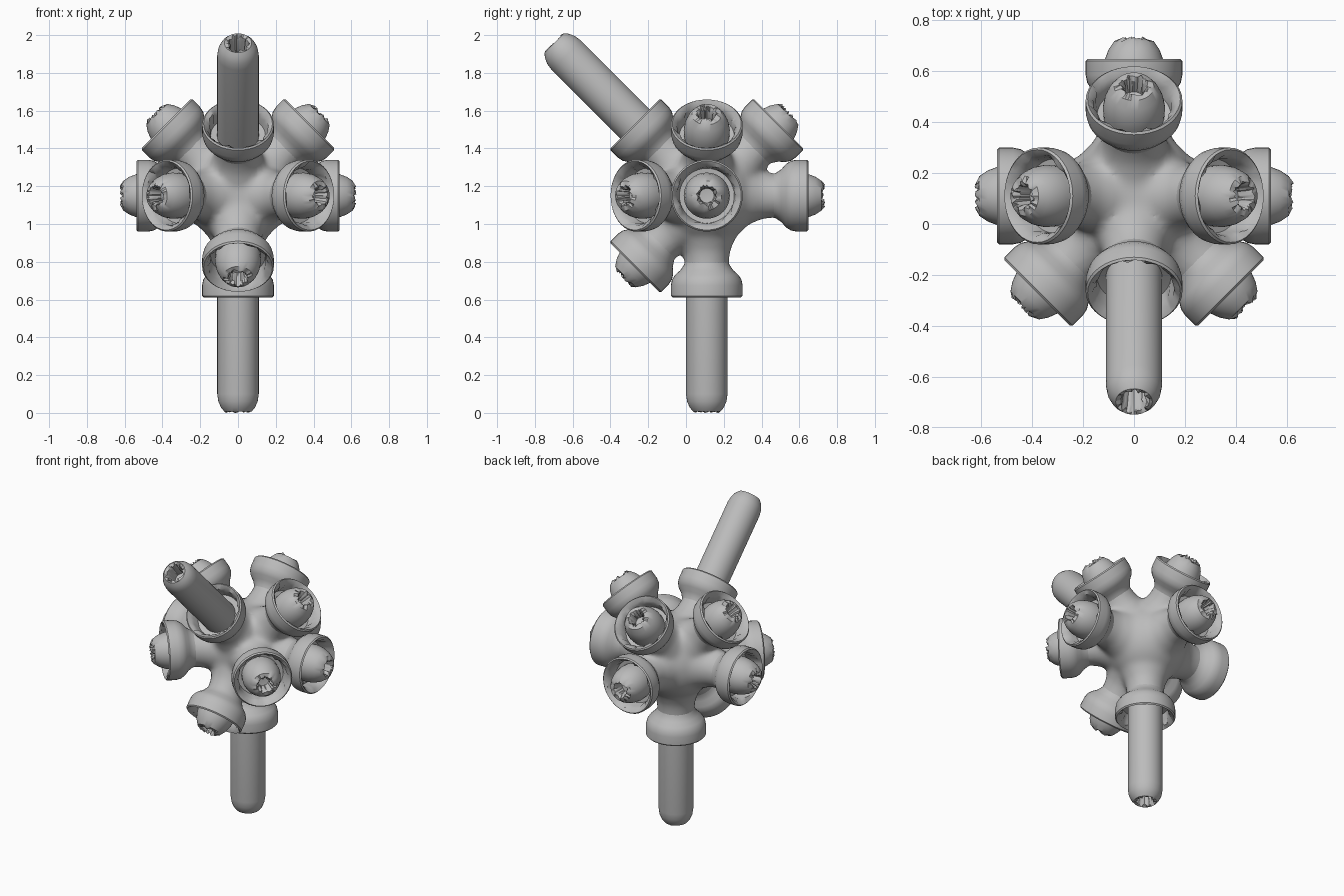
import bpy, bmesh, math, random
from mathutils import Vector

random.seed(4)
if "Cube" in bpy.data.objects:
    bpy.data.objects.remove(bpy.data.objects["Cube"], do_unlink=True)

CENTRE = Vector((0, 0.11, 1.15))
SEGMENTS = 40

grey = bpy.data.materials.new("plain grey")
grey.use_nodes = True
grey.diffuse_color = (0.5, 0.5, 0.5, 1)
grey.node_tree.nodes["Principled BSDF"].inputs["Base Color"].default_value = (0.5, 0.5, 0.5, 1)


def lathe(bm, profile, direction, ragged=()):
    """Revolve (radius, distance) points about a direction; ragged rings are jittered inward."""
    turn = Vector(direction).to_track_quat('Z', 'Y')
    rings = []
    for i, (radius, dist) in enumerate(profile):
        ring = []
        for s in range(SEGMENTS):
            a = math.tau * s / SEGMENTS
            r, d = radius, dist
            if i in ragged:
                r += random.uniform(-0.008, 0.008)
                d -= random.uniform(0, 0.02)
            ring.append(bm.verts.new(CENTRE + turn @ Vector((r * math.cos(a), r * math.sin(a), d))))
        rings.append(ring)
    for low, high in zip(rings, rings[1:]):
        for s in range(SEGMENTS):
            t = (s + 1) % SEGMENTS
            bm.faces.new((low[s], low[t], high[t], high[s]))
    bmesh.ops.remove_doubles(bm, verts=bm.verts, dist=1e-5)


def finish(bm, name):
    bmesh.ops.recalc_face_normals(bm, faces=bm.faces)
    mesh = bpy.data.meshes.new(name)
    bm.to_mesh(mesh)
    bm.free()
    mesh.materials.append(grey)
    obj = bpy.data.objects.new(name, mesh)
    bpy.context.collection.objects.link(obj)
    bpy.ops.object.select_all(action='DESELECT')
    obj.select_set(True)
    bpy.context.view_layer.objects.active = obj
    bpy.ops.object.shade_smooth_by_angle(angle=math.radians(40))
    return obj


# Arm directions: two carry long rods, the rest short knobs
rods = {"lower": (0, 0, -1), "front_upper": (0, -1, 1)}
knobs = {"front_lower": (0, -1, -1), "back": (0, 1, 0), "back_upper": (0, 1, 1)}
for side, x in (("left", 1), ("right", -1)):
    knobs[side] = (x, 0, 0)
    knobs[side + "_upper"] = (x, 0, 1)
    knobs[side + "_front"] = (x, -1, 0)
arms = {**rods, **knobs}

# Profiles as (radius, distance from the hub centre)
neck = [(0, 0), (0.19, 0.16), (0.15, 0.23), (0.125, 0.29), (0.118, 0.34), (0.118, 0.41), (0, 0.41)]
socket = [(0, 0.33), (0.11, 0.33), (0.12, 0.365), (0.14, 0.395), (0.168, 0.42), (0.184, 0.445),
          (0.19, 0.475), (0.19, 0.53), (0.182, 0.538), (0.162, 0.53), (0.152, 0.505),
          (0.145, 0.45), (0, 0.43)]
stub = [(0, 0.42), (0.118, 0.42), (0.122, 0.49), (0.115, 0.535), (0.1, 0.575), (0.078, 0.608),
        (0.052, 0.627), (0.042, 0.605), (0.038, 0.54), (0, 0.535)]
rod = [(0, 0.42), (0.11, 0.42), (0.11, 1.05), (0.104, 1.09), (0.09, 1.122), (0.072, 1.143),
       (0.058, 1.15), (0.05, 1.12), (0.045, 1.03), (0, 1.02)]

# Hub: sphere and flared necks fused into one soft body
bm = bmesh.new()
bmesh.ops.create_uvsphere(bm, u_segments=40, v_segments=24, radius=0.265)
bmesh.ops.translate(bm, verts=bm.verts, vec=CENTRE)
for direction in arms.values():
    lathe(bm, neck, direction)
hub = finish(bm, "hub")
remesh = hub.modifiers.new("fuse", 'REMESH')
remesh.mode = 'VOXEL'
remesh.voxel_size = 0.016
remesh.use_smooth_shade = True
soften = hub.modifiers.new("soften", 'SMOOTH')
soften.factor = 0.5
soften.iterations = 12

# Sockets with ragged inner lips, and their rods or knobs
for name, direction in arms.items():
    bm = bmesh.new()
    lathe(bm, socket, direction, ragged=(9, 10))
    finish(bm, name + "_socket")
    bm = bmesh.new()
    lathe(bm, rod if name in rods else stub, direction, ragged=(6, 7))
    finish(bm, name + ("_rod" if name in rods else "_knob"))
